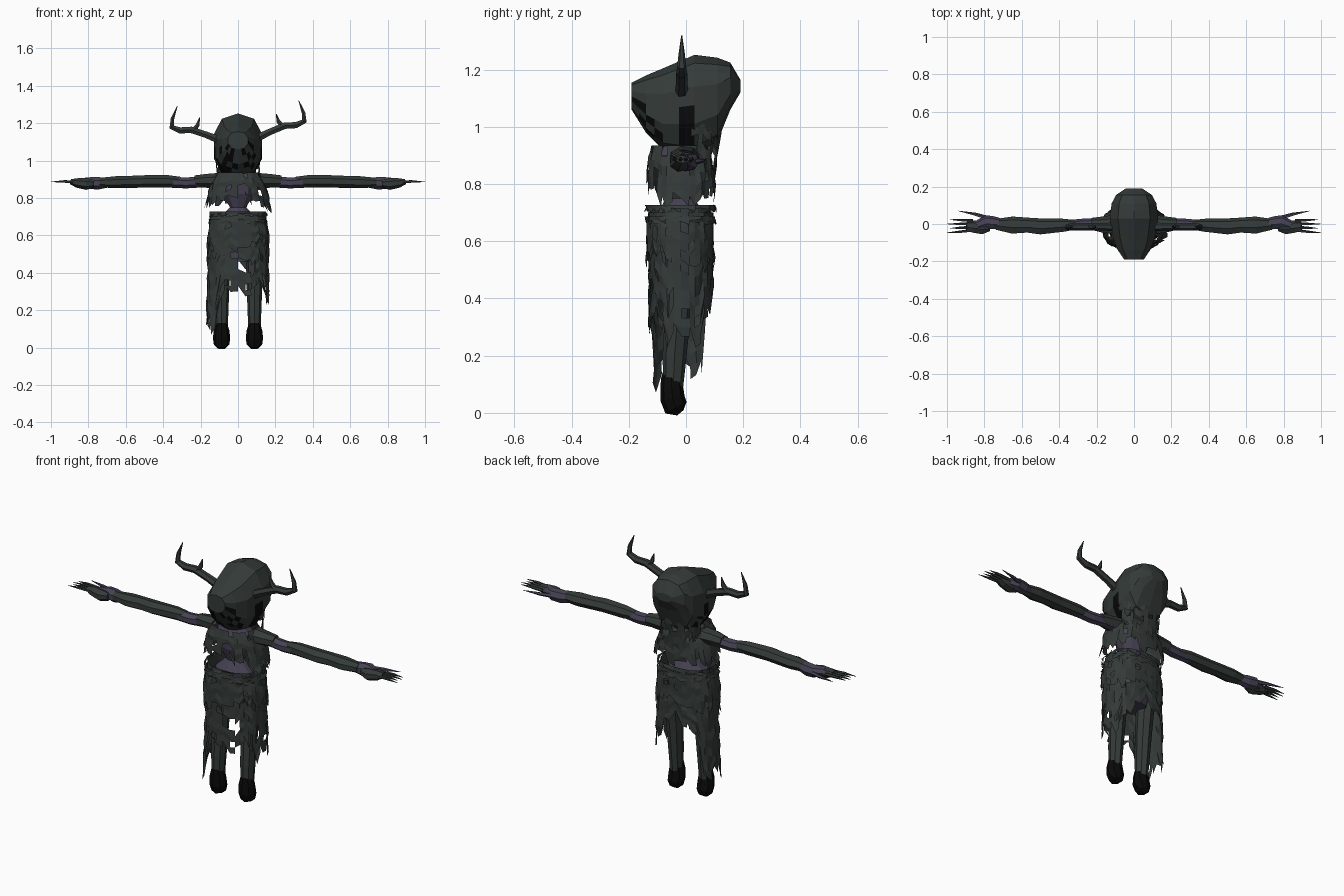
import bpy, bmesh, math, random
from mathutils import Vector

cube = bpy.data.objects.get("Cube")
if cube:
    bpy.data.objects.remove(cube, do_unlink=True)
rng = random.Random(7)


def material(name, r, g, b):
    m = bpy.data.materials.new(name)
    m.use_nodes = True
    m.diffuse_color = (r, g, b, 1)
    m.node_tree.nodes["Principled BSDF"].inputs["Base Color"].default_value = (r, g, b, 1)
    return m


CLOTH = material("dark grey green cloth", .034, .043, .040)
SKIN = material("dusky purple skin", .062, .054, .088)
BLACK = material("black", .003, .003, .003)


def finish(name, bm, *mats):
    mesh = bpy.data.meshes.new(name)
    bm.to_mesh(mesh)
    bm.free()
    for m in mats:
        mesh.materials.append(m)
    ob = bpy.data.objects.new(name, mesh)
    bpy.context.collection.objects.link(ob)
    return ob


def squarish(t, power):
    c, s = math.cos(t), math.sin(t)
    return (math.copysign(abs(c) ** power, c), math.copysign(abs(s) ** power, s))


def loft(rings, sides=7, ref=(0, 1, 0), axis=None, power=1):
    """Closed tube through rings of (x, y, z, radius along ref, other radius)."""
    bm = bmesh.new()
    loops = []
    for i, (x, y, z, a, b) in enumerate(rings):
        p, q = rings[max(i - 1, 0)], rings[min(i + 1, len(rings) - 1)]
        t = Vector(axis) if axis else (Vector(q[:3]) - Vector(p[:3])).normalized()
        u = Vector(ref)
        u = (u - t * u.dot(t)).normalized()
        v = t.cross(u)
        loop = []
        for k in range(sides):
            c, s = squarish(math.tau * k / sides, power)
            loop.append(bm.verts.new(Vector((x, y, z)) + u * a * c + v * b * s))
        loops.append(loop)
    for p, q in zip(loops, loops[1:]):
        for k in range(sides):
            n = (k + 1) % sides
            bm.faces.new((p[k], p[n], q[n], q[k]))
    bm.faces.new(loops[0][::-1])
    bm.faces.new(loops[-1])
    bmesh.ops.recalc_face_normals(bm, faces=bm.faces)
    return bm


def interpolate(points, t):
    for (a, u), (b, v) in zip(points, points[1:]):
        if a <= t <= b:
            return u + (v - u) * (t - a) / (b - a)
    return points[-1][1]


def ragged_cloth(name, profile, hem, holes, torn, cols=36, rows=10, rag=.025):
    """Open cloth tube: profile maps height to (y, rx, ry), hem maps degrees to height."""
    bm = bmesh.new()
    top = profile[-1][0]
    grid = []
    for j in range(cols):
        deg = 360 * j / cols
        low = interpolate(hem, deg) + rng.uniform(-rag, rag)
        c, s = squarish(math.radians(deg), .8)
        column = []
        for i in range(rows + 1):
            z = top + (low - top) * i / rows
            y, rx, ry = (interpolate([(p[0], p[n]) for p in profile], z) for n in (1, 2, 3))
            w = 1 + rng.uniform(-.035, .035)
            column.append(bm.verts.new((rx * w * c, y + ry * w * s, z)))
        grid.append(column)
    for j in range(cols):
        a, b = grid[j], grid[(j + 1) % cols]
        for i in range(rows):
            mid = (a[i].co + b[i + 1].co) / 2
            if rng.random() < holes or torn(mid):
                continue
            if i == rows - 1 and j % 2:
                bm.faces.new((a[i], b[i], b[i + 1]))
            else:
                bm.faces.new((a[i], b[i], b[i + 1], a[i + 1]))
    return finish(name, bm, CLOTH)


# Hooded head, built front to back, with black gaps in its lower half
head = [(-.19, 1.155, 1.06, .055), (-.14, 1.18, .98, .09), (-.08, 1.205, .92, .115),
        (.03, 1.252, .90, .135), (.11, 1.242, .95, .125), (.155, 1.225, 1.06, .1),
        (.19, 1.165, 1.12, .045)]
bm = loft([(0, y, (t + b) / 2, (t - b) / 2, w) for y, t, b, w in head],
          10, (0, 0, 1), (0, 1, 0), .85)
bmesh.ops.subdivide_edges(bm, edges=bm.edges[:], cuts=1, use_grid_fill=True)
for f in bm.faces:
    c = f.calc_center_median()
    if .93 < c.z < 1.09 and c.y < .08 and rng.random() < .33:
        f.material_index = 1
finish("hooded_head", bm, CLOTH, BLACK)

# Antlers, slightly tilted to one side
beam = [(.09, 1.11, .024), (.17, 1.145, .02), (.25, 1.175, .02), (.31, 1.175, .019),
        (.355, 1.195, .016), (.35, 1.24, .011), (.325, 1.305, .002)]
prong = [(.24, 1.17, .016), (.215, 1.2, .012), (.205, 1.24, .002)]
for side, label in ((1, "left"), (-1, "right")):
    for part, path in (("antler", beam), ("antler_prong", prong)):
        rings = [(side * x, -.015, z + .045 * side * x, r, r) for x, z, r in path]
        finish(f"{label}_{part}", loft(rings, 6), CLOTH)

# Arms, hands and long fingers
upper = [(.1, 0, .885, .04, .035), (.2, 0, .885, .03, .03), (.28, -.005, .88, .033, .03),
         (.38, -.01, .885, .028, .03)]
sleeve = [(.31, -.005, .888, .025, .026), (.37, -.008, .888, .036, .034),
          (.5, -.015, .888, .045, .034), (.57, -.008, .886, .042, .033),
          (.65, -.008, .884, .048, .033), (.74, -.003, .882, .03, .026)]
wrist = [(.7, 0, .88, .026, .026), (.75, .005, .878, .036, .035), (.79, .01, .88, .038, .032),
         (.84, -.01, .885, .026, .022)]
hand = [(.77, -.02, .876, .02, .022), (.81, -.02, .874, .038, .032),
        (.86, -.015, .88, .034, .026), (.895, -.012, .887, .026, .014)]
cap = [(.1, -.005, .895, .055, .04), (.17, -.005, .893, .045, .036), (.23, 0, .89, .033, .031)]
for side, label in ((1, "left"), (-1, "right")):
    for part, rings, mat in (("upper_arm", upper, SKIN), ("sleeve", sleeve, CLOTH),
                             ("wrist", wrist, SKIN), ("hand", hand, CLOTH),
                             ("shoulder_cap", cap, CLOTH)):
        finish(f"{label}_{part}", loft([(side * r[0], *r[1:]) for r in rings]), mat)
    for k in range(4):
        y = -.042 + .021 * k
        tip = 1 if k in (0, 2) else .985
        rings = [(side * .86, y * .8, .885, .009, .009), (side * .93, y, .888, .007, .007),
                 (side * tip, y * 1.1, .886, .001, .001)]
        finish(f"{label}_finger_{k + 1}", loft(rings, 5), CLOTH)
    rings = [(side * .76, .025, .88, .013, .013), (side * .85, .052, .882, .009, .009),
             (side * .94, .07, .885, .001, .001)]
    finish(f"{label}_thumb", loft(rings, 5), SKIN)

# Body under the rags
body = [(.46, .08, .07), (.6, .12, .085), (.69, .11, .085), (.75, .045, .05),
        (.82, .09, .075), (.9, .1, .08), (.95, .06, .06)]
finish("body", loft([(0, -.02, z, b, a) for z, a, b in body], 10), SKIN)

# Legs and boots
leg = [(.09, -.045, .035, .033), (.2, -.04, .042, .037), (.33, -.03, .045, .042),
       (.45, -.02, .05, .045), (.6, -.02, .055, .05)]
boot = [(0, -.02, .014, .026), (.018, -.035, .042, .042), (.05, -.047, .043, .046),
        (.09, -.05, .04, .042), (.13, -.05, .036, .03)]
for side, label in ((1, "left"), (-1, "right")):
    for part, rings, mat in (("leg", leg, CLOTH), ("boot", boot, BLACK)):
        finish(f"{label}_{part}",
               loft([(side * .088, y, z, a, b) for z, y, a, b in rings], 8), mat)

# Shoulder cape
ragged_cloth("shoulder_cape",
             [(.7, -.02, .185, .115), (.8, -.015, .165, .122), (.89, -.02, .14, .112),
              (.935, -.025, .11, .095)],
             [(0, .74), (60, .77), (90, .75), (150, .76), (200, .76), (240, .79), (275, .80),
              (320, .75), (340, .73), (360, .74)],
             .04, lambda p: abs(p.x - .03) < .025 and p.y < 0 and p.z < .87, rows=6)

# Long robe, hanging lowest on the right side
ragged_cloth("robe",
             [(.05, -.015, .172, .125), (.3, -.015, .165, .115), (.6, -.02, .158, .11),
              (.72, -.02, .142, .11)],
             [(0, .28), (22, .22), (45, .33), (90, .45), (130, .38), (150, .12), (165, .12),
              (180, .16), (200, .1), (228, .1), (245, .3), (290, .3), (315, .36), (340, .25),
              (360, .28)],
             .05, lambda p: (p.y < 0 and abs(p.x - .04) < .05 and abs(p.z - .43) < .035),
             rows=14, rag=.03)

# Upper wrap over the robe and two belts
ragged_cloth("hip_wrap",
             [(.4, -.02, .168, .122), (.6, -.02, .164, .118), (.7, -.02, .148, .115)],
             [(0, .5), (90, .52), (180, .46), (270, .52), (330, .57), (360, .5)],
             .12, lambda p: False, rows=6)
for k, z in enumerate((.675, .715)):
    ragged_cloth(f"belt_{k + 1}", [(z - .02, -.02, .158, .125), (z + .012, -.02, .152, .122)],
                 [(0, z - .012), (360, z - .012)], .08, lambda p: False, rows=2, rag=.006)

# Torn veil hanging behind the head
ragged_cloth("neck_veil",
             [(.78, .0, .12, .10), (.9, .01, .115, .10), (1.0, .02, .12, .105),
              (1.08, .03, .12, .115)],
             [(0, .9), (40, .84), (90, .8), (140, .86), (180, .92), (360, .92)],
             .15, lambda p: p.y < .03, rows=7)
